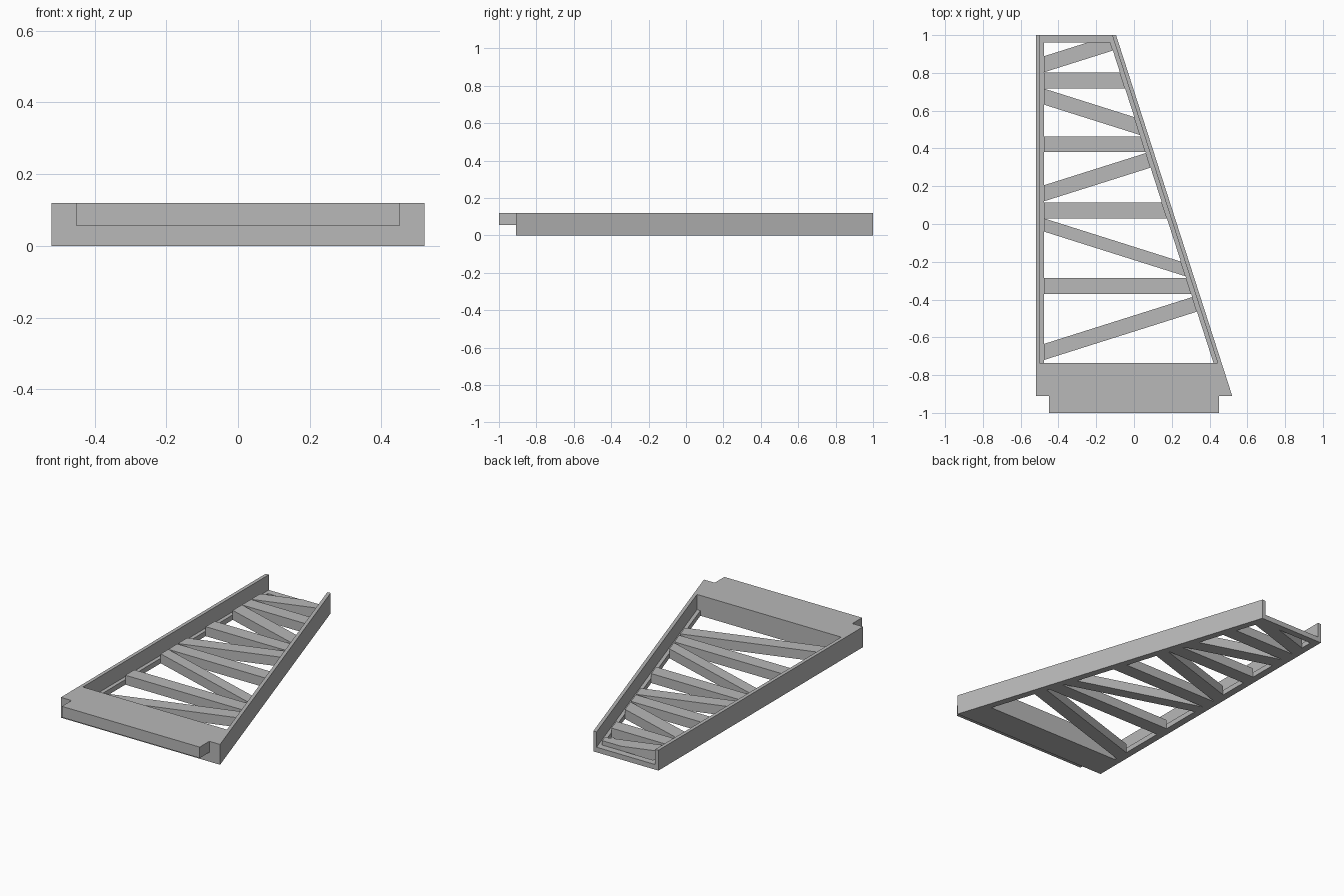
import bpy
import bmesh

cube = bpy.data.objects.get("Cube")
if cube:
    bpy.data.objects.remove(cube, do_unlink=True)

grey = bpy.data.materials.new("plain grey")
grey.use_nodes = True
colour = (0.48, 0.48, 0.48, 1)
grey.diffuse_color = colour
grey.node_tree.nodes["Principled BSDF"].inputs["Base Color"].default_value = colour

LEFT, FRONT, BACK = -0.52, -0.91, 1.0
INNER_Y = -0.735          # rear face of the front block
WALL, LEDGE = 0.021, 0.043  # offsets of wall and ledge from the outer edge
TOP, RIB_TOP, LEDGE_TOP = 0.12, 0.056, 0.03
TAPER = 0.322


def slant_x(y, inset=0):
    """x of the slanted side at y, moved inward by inset."""
    return 0.52 - (y - FRONT) * TAPER - inset


def prism(name, outline, z0, z1):
    bm = bmesh.new()
    face = bm.faces.new([bm.verts.new((x, y, z0)) for x, y in outline])
    result = bmesh.ops.extrude_face_region(bm, geom=[face])
    moved = [v for v in result["geom"] if isinstance(v, bmesh.types.BMVert)]
    bmesh.ops.translate(bm, verts=moved, vec=(0, 0, z1 - z0))
    bmesh.ops.recalc_face_normals(bm, faces=bm.faces)
    mesh = bpy.data.meshes.new(name)
    bm.to_mesh(mesh)
    bm.free()
    mesh.materials.append(grey)
    obj = bpy.data.objects.new(name, mesh)
    bpy.context.collection.objects.link(obj)
    return obj


# Front block and the two tall side walls in one U-shaped piece
prism("outer_frame", [
    (LEFT, FRONT), (slant_x(FRONT), FRONT), (slant_x(BACK), BACK),
    (slant_x(BACK, WALL), BACK), (slant_x(INNER_Y, WALL), INNER_Y),
    (LEFT + WALL, INNER_Y), (LEFT + WALL, BACK), (LEFT, BACK)], 0, TOP)

# Raised tab on the front
prism("front_tab", [(-0.45, -1), (0.45, -1), (0.45, FRONT), (-0.45, FRONT)],
      0.055, TOP)

# Low ledge inside the walls, joined by the end bar
BAR_Y = 0.96
prism("inner_ledge", [
    (LEFT + WALL, INNER_Y), (LEFT + LEDGE, INNER_Y), (LEFT + LEDGE, BAR_Y),
    (slant_x(BAR_Y, LEDGE), BAR_Y), (slant_x(INNER_Y, LEDGE), INNER_Y),
    (slant_x(INNER_Y, WALL), INNER_Y), (slant_x(BACK, WALL), BACK),
    (LEFT + WALL, BACK)], 0, LEDGE_TOP)


def rib_end(y, slope):
    """Point where a rib edge meets the slanted ledge."""
    x0 = LEFT + LEDGE
    run = (slant_x(y, LEDGE) - x0) / (1 + TAPER * slope)
    return (x0 + run, y + slope * run)


def rib(name, low, high, slope=0):
    x0 = LEFT + LEDGE
    outline = [(x0, low), rib_end(low, slope)]
    end = rib_end(high, slope)
    if end[1] > BAR_Y:  # trim against the end bar
        outline += [(slant_x(BAR_Y, LEDGE), BAR_Y),
                    (x0 + (BAR_Y - high) / slope, BAR_Y)]
    else:
        outline.append(end)
    prism(name, outline + [(x0, high)], 0, RIB_TOP)


# Straight cross ribs
for i, y in enumerate((-0.37, 0.03, 0.38, 0.717)):
    rib(f"cross_rib_{i + 1}", y, y + 0.084)

# Diagonal ribs, alternating in direction
SLOPE = 0.316
for i, (low, high, way) in enumerate((
        (-0.72, -0.635, 1), (-0.04, 0.03, -1), (0.12, 0.205, 1),
        (0.632, 0.717, -1), (0.803, 0.888, 1))):
    rib(f"diagonal_rib_{i + 1}", low, high, way * SLOPE)
